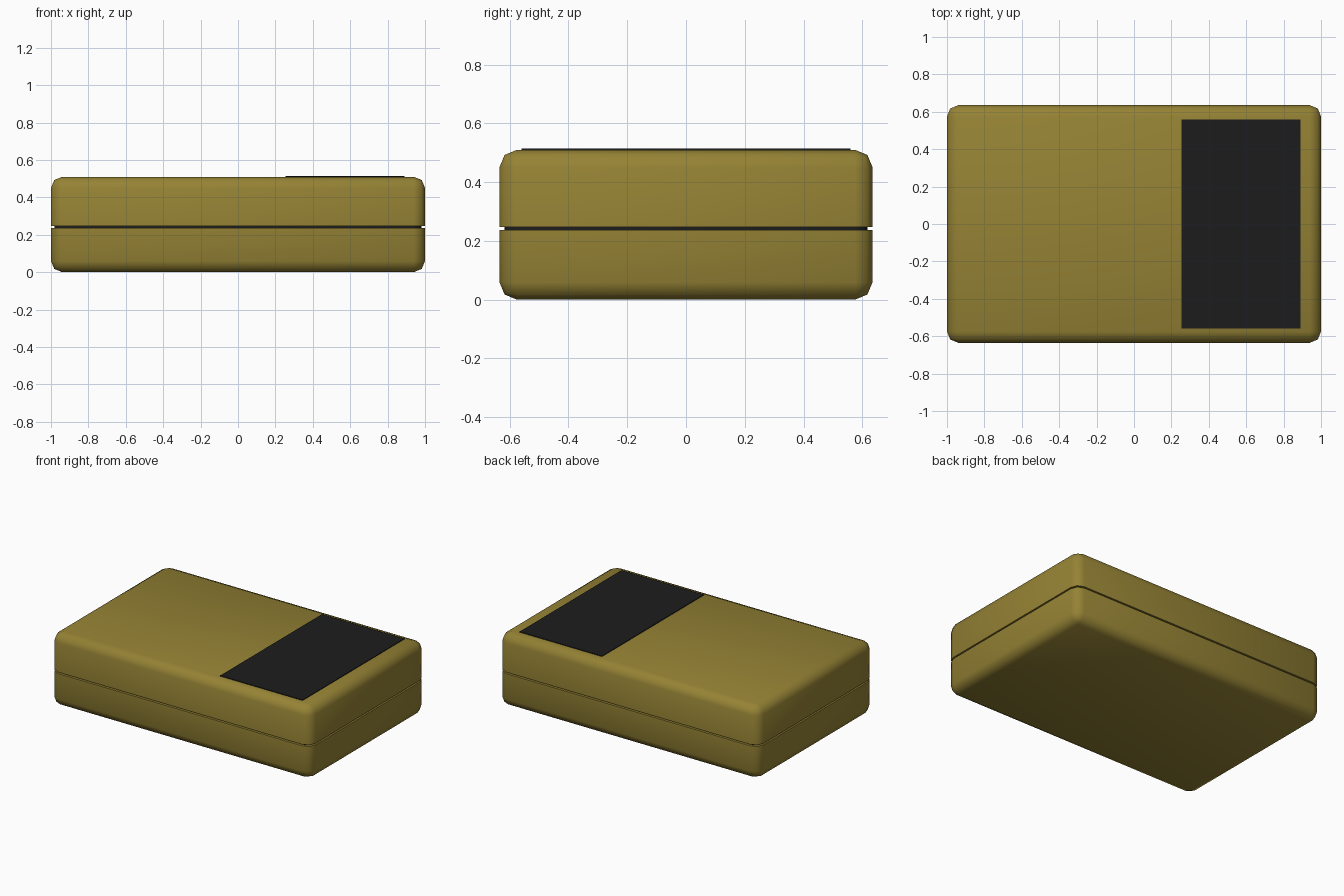
import bpy, bmesh
from math import radians

if "Cube" in bpy.data.objects:
    bpy.data.objects.remove(bpy.data.objects["Cube"])


def material(name, color):
    m = bpy.data.materials.new(name)
    m.diffuse_color = color
    m.use_nodes = True
    m.node_tree.nodes["Principled BSDF"].inputs["Base Color"].default_value = m.diffuse_color
    return m


BRASS = material("brass", (0.30, 0.225, 0.035, 1))
BLACK = material("black", (0.012, 0.012, 0.012, 1))


def box(name, lo, hi, mat, radius=0, round_z=None):
    """Box with rounded upright edges; round_z also rounds the rim at that height."""
    bm = bmesh.new()
    bmesh.ops.create_cube(bm, size=1)
    for v in bm.verts:
        v.co = [lo[i] if v.co[i] < 0 else hi[i] for i in range(3)]
    if radius:
        edges = []
        for e in bm.edges:
            za, zb = (v.co.z for v in e.verts)
            upright = abs(za - zb) > 1e-5
            rim = round_z is not None and max(abs(za - round_z), abs(zb - round_z)) < 1e-5
            if upright or rim:
                edges.append(e)
        bmesh.ops.bevel(bm, geom=edges, offset=radius, segments=2,
                        profile=0.5, affect='EDGES')
    bmesh.ops.recalc_face_normals(bm, faces=bm.faces)
    me = bpy.data.meshes.new(name)
    bm.to_mesh(me)
    bm.free()
    me.materials.append(mat)
    ob = bpy.data.objects.new(name, me)
    bpy.context.collection.objects.link(ob)
    if radius:
        bpy.ops.object.select_all(action='DESELECT')
        ob.select_set(True)
        bpy.context.view_layer.objects.active = ob
        bpy.ops.object.shade_smooth_by_angle(angle=radians(60))
    return ob


# two half shells, rounded on the outside and crisp at the seam
box("lower_shell", (-1, -0.635, 0), (1, 0.635, 0.237), BRASS, 0.06, 0)
box("upper_shell", (-1, -0.635, 0.247), (1, 0.635, 0.51), BRASS, 0.06, 0.51)

# recessed dark band in the seam
box("seam_band", (-0.98, -0.617, 0.235), (0.98, 0.617, 0.249), BLACK, 0.045)

# dark panel on the lid
box("top_panel", (0.255, -0.56, 0.505), (0.89, 0.56, 0.515), BLACK)
